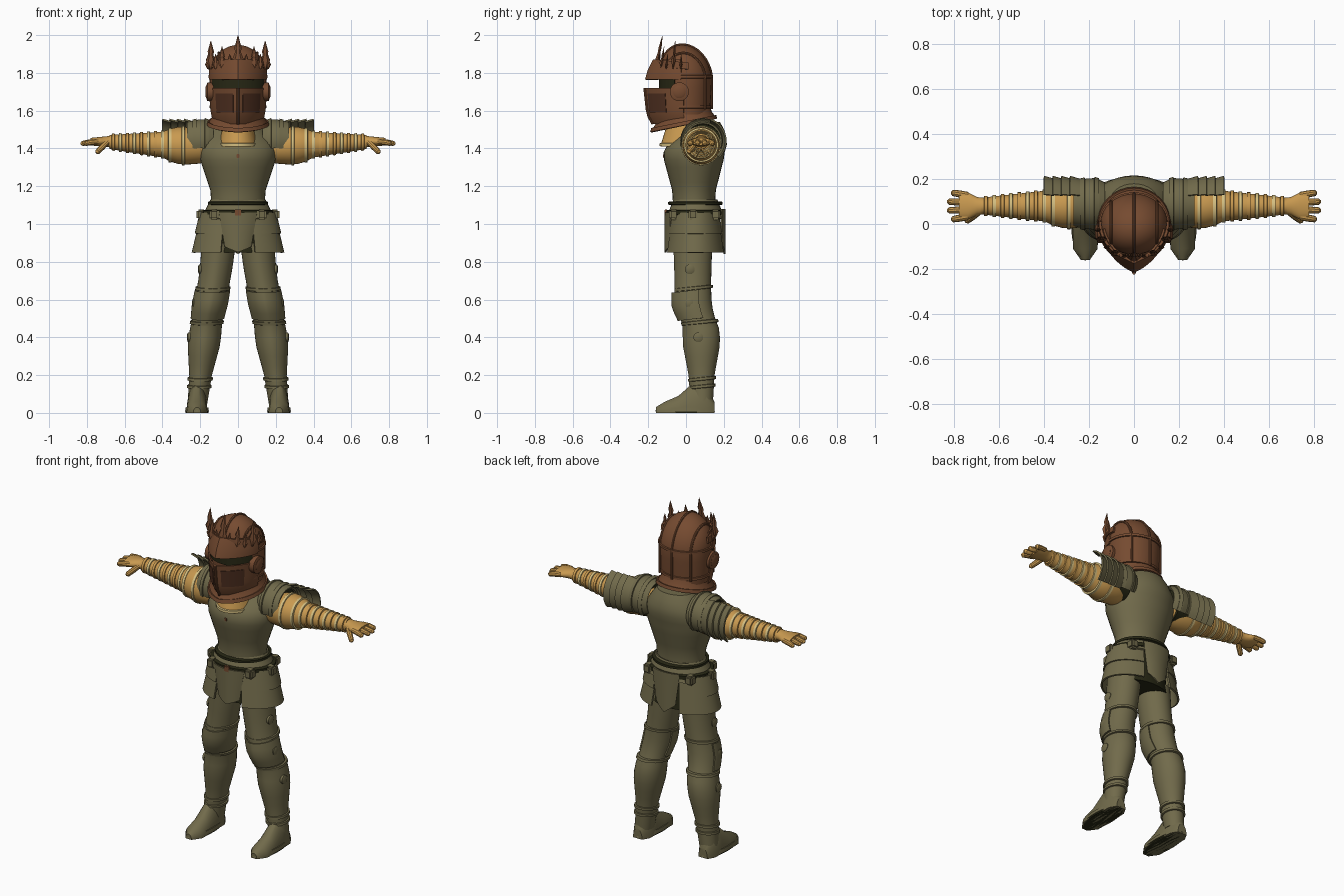
import bpy, bmesh
from math import sin, cos, pi, radians
from mathutils import Vector

cube = bpy.data.objects.get("Cube")
if cube:
    bpy.data.objects.remove(cube, do_unlink=True)


def material(name, red, green, blue):
    mat = bpy.data.materials.new(name)
    mat.use_nodes = True
    mat.diffuse_color = (red, green, blue, 1)
    shader = mat.node_tree.nodes["Principled BSDF"]
    shader.inputs["Base Color"].default_value = (red, green, blue, 1)
    return mat


BRONZE = material("bronze brown", .18, .07, .03)
SHADOW = material("dark bronze", .08, .03, .015)
STEEL = material("olive steel", .165, .145, .07)
DARK = material("dark lining", .02, .02, .007)
CLOTH = material("golden cloth", .58, .32, .08)
PALE = material("pale trim", .66, .52, .22)
made = []


def steps(start, end, count):
    return [start + (end - start) * i / (count - 1) for i in range(count)]


def ease(t):
    t = min(max(t, 0), 1)
    return t * t * (3 - 2 * t)


def profile(*points):
    """Return a function giving the radius at any station along the points."""
    def radius(w):
        for (low, a), (high, b) in zip(points, points[1:]):
            if w <= high:
                return a + (b - a) * (w - low) / (high - low)
        return points[-1][1]
    return radius


def sample(radius, start, end, count, extra=0):
    return [(w, radius(w) + extra) for w in steps(start, end, count)]


def finish(name, bm, mat, mirror):
    bmesh.ops.recalc_face_normals(bm, faces=bm.faces)
    mesh = bpy.data.meshes.new(name)
    bm.to_mesh(mesh)
    bm.free()
    mesh.materials.append(mat)
    part = bpy.data.objects.new(name, mesh)
    bpy.context.collection.objects.link(part)
    if mirror:
        part.modifiers.new("Mirror", "MIRROR").use_mirror_merge = False
    made.append(part)


def bridge(bm, rows, closed):
    count = len(rows[0])
    for lower, upper in zip(rows, rows[1:]):
        for i in range(count if closed else count - 1):
            j = (i + 1) % count
            bm.faces.new((lower[i], lower[j], upper[j], upper[i]))
    if closed:
        return rows[0], rows[-1]
    return ()


def loft(name, rings, mat, axis="z", at=(0, 0), ratio=1, keel=0, arc=None, n=32,
         thick=0, tilt=0, tip=0, mirror=False):
    """Skin elliptical rings (station, radius, optional second radius) along an axis."""
    bm = bmesh.new()
    begin, end = arc or (0, 360)
    rows = []
    for ring in rings:
        station, wide = ring[:2]
        deep = ring[2] if len(ring) > 2 else wide * ratio
        a, b = at(station) if callable(at) else at
        row = []
        for i in range(n + 1 if arc else n):
            angle = radians(begin + (end - begin) * i / n)
            u, v = wide * cos(angle), deep * sin(angle)
            if v < 0:
                v -= keel * deep * (1 - abs(cos(angle)))
            w = station + tilt * v
            if ring is rings[-1]:
                w -= tip * (1 - abs(2 * i / n - 1))
            place = {"x": (w, a + u, b + v), "y": (a + u, w, max(0, b + v)), "z": (a + u, b + v, w)}
            row.append(bm.verts.new(place[axis]))
        rows.append(row)
    ends = bridge(bm, rows, not arc)
    if thick:
        bmesh.ops.recalc_face_normals(bm, faces=bm.faces)
        bmesh.ops.solidify(bm, geom=bm.faces[:], thickness=thick)
    else:
        for rim in ends:
            bm.faces.new(rim)
    finish(name, bm, mat, mirror)


def band(name, station, radius, mat, width=.02, **options):
    inner, half = radius - .012, width / 2
    loft(name, [(station - half, inner), (station - half * .7, radius),
                (station + half * .7, radius), (station + half, inner)], mat, **options)


def tube(name, points, radii, mat, mirror=False, n=10):
    bm = bmesh.new()
    points = [Vector(p) for p in points]
    rows = []
    for i, (point, radius) in enumerate(zip(points, radii)):
        along = points[min(i + 1, len(points) - 1)] - points[max(i - 1, 0)]
        turn = along.to_track_quat("Z", "Y")
        rows.append([bm.verts.new(point + turn @ Vector((radius * cos(a), radius * sin(a), 0)))
                     for a in [2 * pi * k / n for k in range(n)]])
    for rim in bridge(bm, rows, True):
        bm.faces.new(rim)
    finish(name, bm, mat, mirror)


def box(name, centre, size, mat, mirror=False):
    bm = bmesh.new()
    bmesh.ops.create_cube(bm, size=1)
    bmesh.ops.scale(bm, vec=size, verts=bm.verts)
    bmesh.ops.translate(bm, vec=centre, verts=bm.verts)
    bmesh.ops.bevel(bm, geom=bm.edges[:], offset=min(size) * .2, segments=2, affect="EDGES")
    finish(name, bm, mat, mirror)


# Torso armour, shirt neck and lining
WAIST, CHEST, NECKLINE = 1.1, 1.36, 1.42
torso = profile((WAIST, .14), (1.18, .147), (CHEST, .207), (NECKLINE, .2), (1.54, .11))
loft("cuirass", sample(torso, WAIST, 1.54, 12), STEEL, ratio=.77, keel=.05,
     at=lambda z: (0, .045 + .05 * ease((z - CHEST) / .15)))
loft("shirt_neck", [(NECKLINE - .01, .105), (1.6, .06)], CLOTH, ratio=1.3)
band("neckline_trim", NECKLINE, .108, PALE, ratio=1.3)
box("chest_stud", (0, -.115, CHEST), (.015, .012, .02), BRONZE)

# Waist, belt and skirt plates
HIP = (0, .05)
BELT, HEM = 1.06, .85
skirt = dict(mat=STEEL, at=HIP, thick=.01)
loft("shorts_lining", [(WAIST, .14), (HEM, .17)], DARK, at=HIP, ratio=.7)
loft("waist_plate", [(WAIST + .03, .145), (WAIST, .16), (BELT - .03, .195)], ratio=.8, **skirt)
band("waist_band", WAIST + .01, .16, DARK, at=HIP, ratio=.9)
band("belt", BELT, .192, DARK, .03, at=HIP, ratio=.8)
hip = profile((HEM, .245), (BELT, .195))
for name, top, low in (("upper_hip_plate", BELT, .95), ("lower_hip_plate", .98, HEM)):
    extra = .008 if top == BELT else 0
    loft(name, sample(hip, top, low, 4, extra), arc=(-68, 68), ratio=.66, mirror=True, **skirt)
flap = profile((HEM, .125), (BELT, .19))
loft("front_flap", [(z, flap(z), .155) for z in steps(BELT, HEM + .03, 4)],
     arc=(-122, -58), n=12, tip=.03, keel=.05, **skirt)
loft("back_flap", [(z, flap(z), .16) for z in steps(BELT + .02, HEM + .04, 4)],
     arc=(62, 118), n=12, tip=.05, **skirt)
for angle in (-50, -5, 45):
    a = radians(angle)
    box("belt_pouch", (.195 * cos(a), .05 + .15 * sin(a), BELT - .01), (.05, .05, .055), STEEL, True)
box("belt_buckle", (0, -.106, BELT), (.035, .014, .035), BRONZE)


# Legs with knee guards, joint bands and hinges
def leg_path(z):
    return .22 - .11 * z - .02 * ease((z - .4) / .4), .04 + .045 * ease((.6 - z) / .18)


leg = profile((.05, .052), (.2, .06), (.36, .086), (.42, .086), (.5, .08), (.58, .087), (.68, .084), (.9, .09))
limb = dict(at=leg_path, mirror=True)
loft("leg_armour", sample(leg, .05, .9, 18), STEEL, ratio=1.1, keel=.08, **limb)
loft("knee_guard", sample(leg, .5, .65, 5, .009), STEEL, ratio=1.1, keel=.12,
     arc=(-195, 15), thick=.008, tilt=.12, **limb)
for z in (.66, .48, .18, .14):
    band("leg_band", z, leg(z) + .008, STEEL, ratio=1.1, tilt=.1, **limb)
for z in (.76, .58, .4):
    x, y = leg_path(z)
    x += leg(z)
    loft("leg_hinge", [(x - .02, .026), (x + .003, .026), (x + .008, .015)], STEEL, axis="x",
         at=(y - .02, z), n=16, mirror=True)

# Shoes
FOOT = .217
loft("shoe", [(-.16, .02, .03), (-.11, .055, .06), (-.04, .057, .09), (.04, .055, .16),
              (.11, .053, .14), (.15, .03, .06)], STEEL, axis="y", at=(FOOT, 0), mirror=True)
loft("shoe_sole", [(0, .06), (.02, .06)], DARK, at=(FOOT, -.005), ratio=2.55, mirror=True)
loft("toe_rand", [(.008, .063), (.028, .06)], STEEL, at=(FOOT, -.005), ratio=2.5, mirror=True)


# Sleeves with gathered cuffs and pale bands
def arm_path(x):
    return .08, 1.4 + .05 * x


arm = profile((.12, .06), (.2, .09), (.28, .1), (.34, .096), (.4, .068), (.68, .037))
sleeve = dict(axis="x", at=arm_path, mirror=True)
loft("sleeve", sample(arm, .12, .68, 15), CLOTH, **sleeve)
for i, x in enumerate(steps(.4, .66, 8)):
    band("sleeve_band", x, arm(x) + .006, CLOTH if i % 2 else PALE, **sleeve)
for x in (.29, .36):
    band("cuff_band", x, arm(x) + .005, PALE, **sleeve)

# Hands
WRIST = 1.436
palm = profile((.66, .036), (.7, .04), (.74, .06), (.78, .056))
loft("palm", [(x, palm(x), .032 - .1 * (x - .66)) for x in steps(.66, .78, 7)], CLOTH,
     axis="x", at=(.08, WRIST), mirror=True)
taper = (.015, .016, .014, .006)
for k in range(4):
    offset = k - 1.5
    reach = .095 - .009 * offset * offset
    points = [(.74 + reach * t, .08 + offset * (.032 + .008 * t), WRIST - .012 * t * t)
              for t in (0, .5, .9, 1)]
    tube("finger", points, taper, CLOTH, True)
tube("thumb", [(.69 + .06 * t, .055 - .045 * t, WRIST - .06 * t) for t in (0, .5, .9, 1)],
     taper, CLOTH, True)

# Shoulder armour: cap, raised rims and overlapping rear plates
shoulder = dict(axis="x", at=(.09, 1.44), thick=.009, mirror=True)
cap = profile((.13, .095), (.17, .115), (.22, .112), (.27, .1))
loft("shoulder_cap", sample(cap, .13, .27, 8), STEEL, arc=(-40, 200), **shoulder)
for x in (.165, .23):
    loft("shoulder_rim", sample(cap, x - .01, x + .01, 2, .006), STEEL, arc=(-40, 200), **shoulder)
for x in steps(.24, .355, 4):
    loft("shoulder_plate", [(x, .112), (x + .045, .125)], STEEL, arc=(-45, 70), n=14, **shoulder)
loft("armhole_lining", [(.17, .1), (.25, .097)], DARK, axis="x", at=(.09, 1.43), mirror=True)

# Helmet bowl with ridges
BROW, VISOR, CHIN = 1.78, 1.72, 1.53
DOME = .168


def dome(angle, side, swell):
    """Point on the bowl, side being the sideways turn of the ridge plane."""
    rise = cos(side) * sin(angle)
    return Vector((.151 * swell * sin(side), -.135 * swell * cos(side) * cos(angle) - .02 * rise,
                   BROW + DOME * swell * rise))


quarter = [i * pi / 18 for i in range(10)]
loft("helmet_bowl", [(1.58, .14), (VISOR, .15)] + [(BROW + DOME * sin(a), .15 * cos(a) + .001) for a in quarter],
     BRONZE, ratio=.9, at=lambda z: (0, -.02 * max(0, z - BROW) / DOME))
for side in (0, radians(42)):
    path = [dome(a, side, 1.01) for a in steps(0, pi, 17)]
    path.append(path[-1] - Vector((0, 0, .17)))
    tube("bowl_ridge", path, [.007] * len(path), BRONZE, side > 0, 8)
band("bowl_rim", BROW, .157, BRONZE, ratio=.9)
band("helmet_lower_rim", 1.62, .15, BRONZE, ratio=.9)

# Visor, brow and eye opening
face = dict(ratio=.93, n=40, thick=.008)
loft("eye_opening", [(VISOR - .02, .153), (BROW, .153)], DARK, arc=(-155, -25), **face)
visor = profile((CHIN, .125), (1.58, .145), (VISOR, .156))
loft("visor", sample(visor, VISOR, CHIN, 6), BRONZE, arc=(-175, -5), keel=.5, **face)
loft("visor_panel", sample(visor, VISOR - .03, 1.59, 4, .003), SHADOW, arc=(-80, -40),
     keel=.5, mirror=True, **face)
keel_line = [(0, -1.4 * visor(z), z) for z in steps(VISOR, CHIN, 6)]
tube("visor_keel", keel_line, [.008] * len(keel_line), BRONZE)
loft("brow", [(BROW - .015, .156, .155), (BROW + .035, .156, .145), (BROW + .09, .14, .125)], BRONZE,
     arc=(-170, -10), keel=.4, n=40, thick=.01)
for radius, x in ((.05, .162), (.034, .168)):
    loft("visor_pivot", [(.13, radius), (x, radius), (x + .005, radius * .7)], BRONZE, axis="x",
         at=(-.035, 1.7), n=20, mirror=True)

# Flared neck guard
guard = dict(mat=BRONZE, thick=.01, tilt=.2, keel=.15)
loft("neck_guard", [(1.62, .125), (1.57, .135), (CHIN, .16)], **guard)
loft("neck_guard_rim", [(CHIN + .015, .16), (CHIN - .005, .165)], **guard)

# Crown band and leaf-shaped points
CROWN = 1.82
loft("crown_band", [(CROWN, .16), (CROWN + .035, .156)], BRONZE, arc=(-185, 5), keel=.2, n=40,
     ratio=.9, thick=.012, tilt=-.1)
for k, height in enumerate((.18, .08, .12, .08, .15, .08)):
    a = radians(16 * k)
    width = .008 + .12 * height
    leaf = profile((0, .005), (.3, width), (.5, width * .5), (.62, width * .65), (1, .001))
    loft("crown_point", [(CROWN + height * t, leaf(t), leaf(t) * .5) for t in (0, .3, .5, .62, 1)],
         BRONZE, n=6, mirror=k > 0,
         at=lambda z: (.16 * sin(a), -.16 * cos(a) + .2 * (z - CROWN) * cos(a)))

# Smooth shading with crisp edges
bpy.ops.object.select_all(action="DESELECT")
for part in made:
    part.select_set(True)
bpy.context.view_layer.objects.active = made[0]
bpy.ops.object.shade_smooth_by_angle(angle=radians(35))
